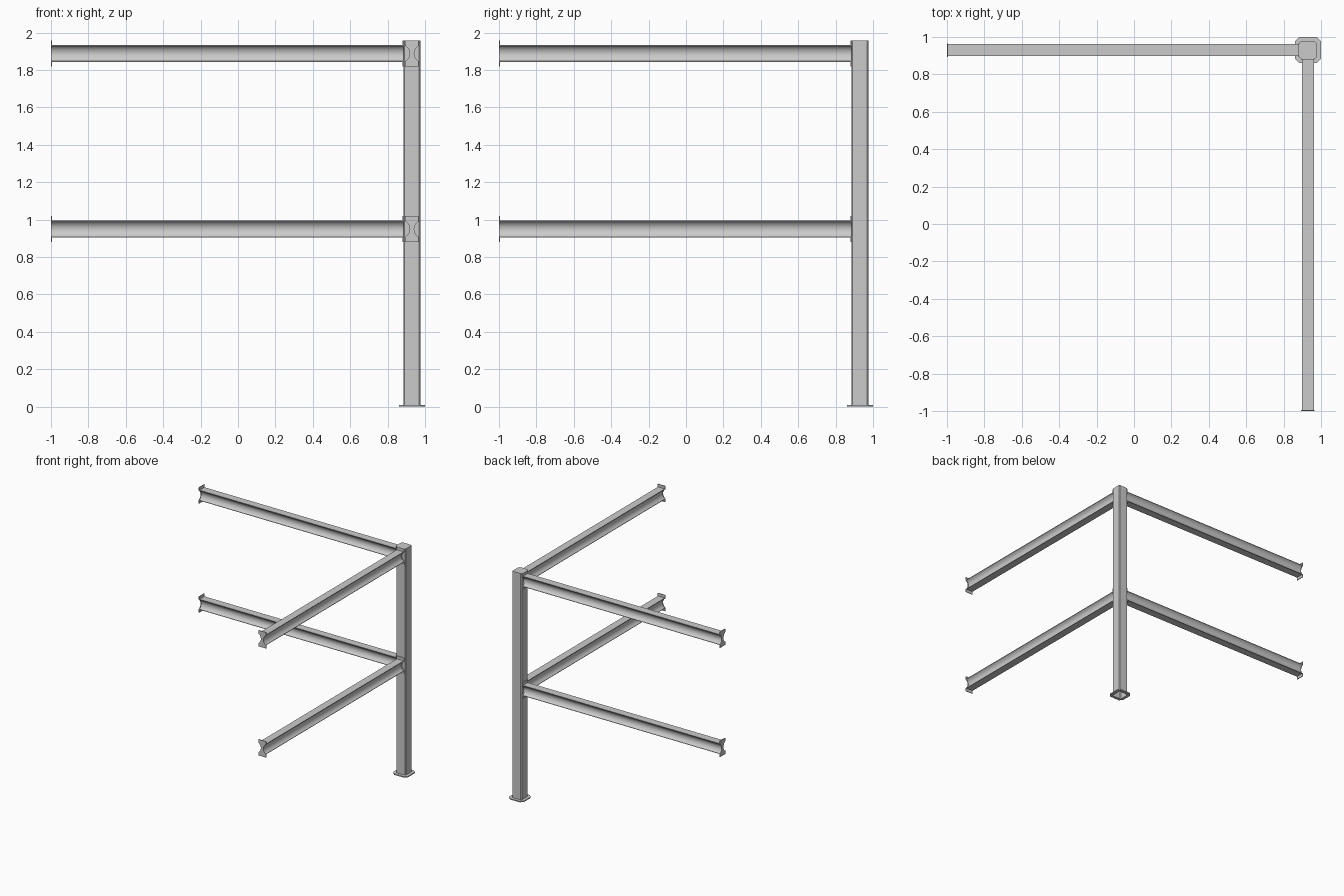
import bpy, bmesh, math
from mathutils import Vector

if "Cube" in bpy.data.objects:
    bpy.data.objects.remove(bpy.data.objects["Cube"])

C = 0.93          # post centre in x and y
POST = 0.0445     # post half width
FACE = C - POST   # post faces that carry the beams


def finish(bm, name):
    bmesh.ops.recalc_face_normals(bm, faces=bm.faces)
    me = bpy.data.meshes.new(name)
    bm.to_mesh(me)
    bm.free()
    ob = bpy.data.objects.new(name, me)
    bpy.context.collection.objects.link(ob)
    bpy.context.view_layer.objects.active = ob
    ob.select_set(True)
    bpy.ops.object.shade_smooth_by_angle(angle=math.radians(30))
    ob.select_set(False)
    return ob


def hourglass(hw, hh, arc_h, depth, n=12):
    """Rectangle with a concave circular arc in each long side."""
    r = (arc_h ** 2 + depth ** 2) / (2 * depth)
    a = math.asin(arc_h / r)
    side = [(hw, -hh)]
    for i in range(n + 1):
        t = -a + 2 * a * i / n
        side.append((hw + r - depth - r * math.cos(t), r * math.sin(t)))
    side.append((hw, hh))
    return side + [(-u, -v) for u, v in side]


def chamfered(h, c):
    return [(h, c - h), (h, h - c), (h - c, h), (c - h, h),
            (-h, h - c), (-h, c - h), (c - h, -h), (h - c, -h)]


def extrude(name, pts, axis, start, end, z):
    """Sweep a profile along x or y on the post centre line."""
    bm = bmesh.new()
    vs = [bm.verts.new((start, C + u, z + v) if axis == 'x' else (C + u, start, z + v))
          for u, v in pts]
    f = bm.faces.new(vs)
    d = end - start
    ext = bmesh.ops.extrude_face_region(bm, geom=[f], use_keep_orig=True)
    top = [g for g in ext['geom'] if isinstance(g, bmesh.types.BMVert)]
    bmesh.ops.translate(bm, verts=top, vec=Vector((d, 0, 0) if axis == 'x' else (0, d, 0)))
    return finish(bm, name)


# Beams with a concave web and notched end plates
beam = hourglass(0.033, 0.045, 0.041, 0.024)
plate = hourglass(0.036, 0.069, 0.041, 0.024)
for level, z in (('lower', 0.949), ('upper', 1.888)):
    for axis in 'xy':
        tag = f"{level}_{axis}"
        extrude(f"{tag}_beam", beam, axis, -0.996, FACE - 0.003, z)
        extrude(f"{tag}_outer_plate", plate, axis, -1.0, -0.994, z)
        extrude(f"{tag}_post_plate", plate, axis, FACE - 0.007, FACE, z)

# Post: box section with small corner chamfers, closed top and open foot
post = chamfered(POST, 0.006)
bm = bmesh.new()
lo = [bm.verts.new((C + u, C + v, 0)) for u, v in post]
hi = [bm.verts.new((C + u, C + v, 1.957)) for u, v in post]
for i in range(8):
    j = (i + 1) % 8
    bm.faces.new((lo[i], lo[j], hi[j], hi[i]))
bm.faces.new(hi)
finish(bm, "corner_post")

# Base plate: chamfered ring around the foot of the post
rings = []
bm = bmesh.new()
for pts, z in ((chamfered(0.07, 0.024), 0), (chamfered(0.07, 0.024), 0.009),
               (post, 0.009), (post, 0)):
    rings.append([bm.verts.new((C + u, C + v, z)) for u, v in pts])
for k in range(4):
    a, b = rings[k], rings[(k + 1) % 4]
    for i in range(8):
        j = (i + 1) % 8
        bm.faces.new((a[i], a[j], b[j], b[i]))
finish(bm, "base_plate")
